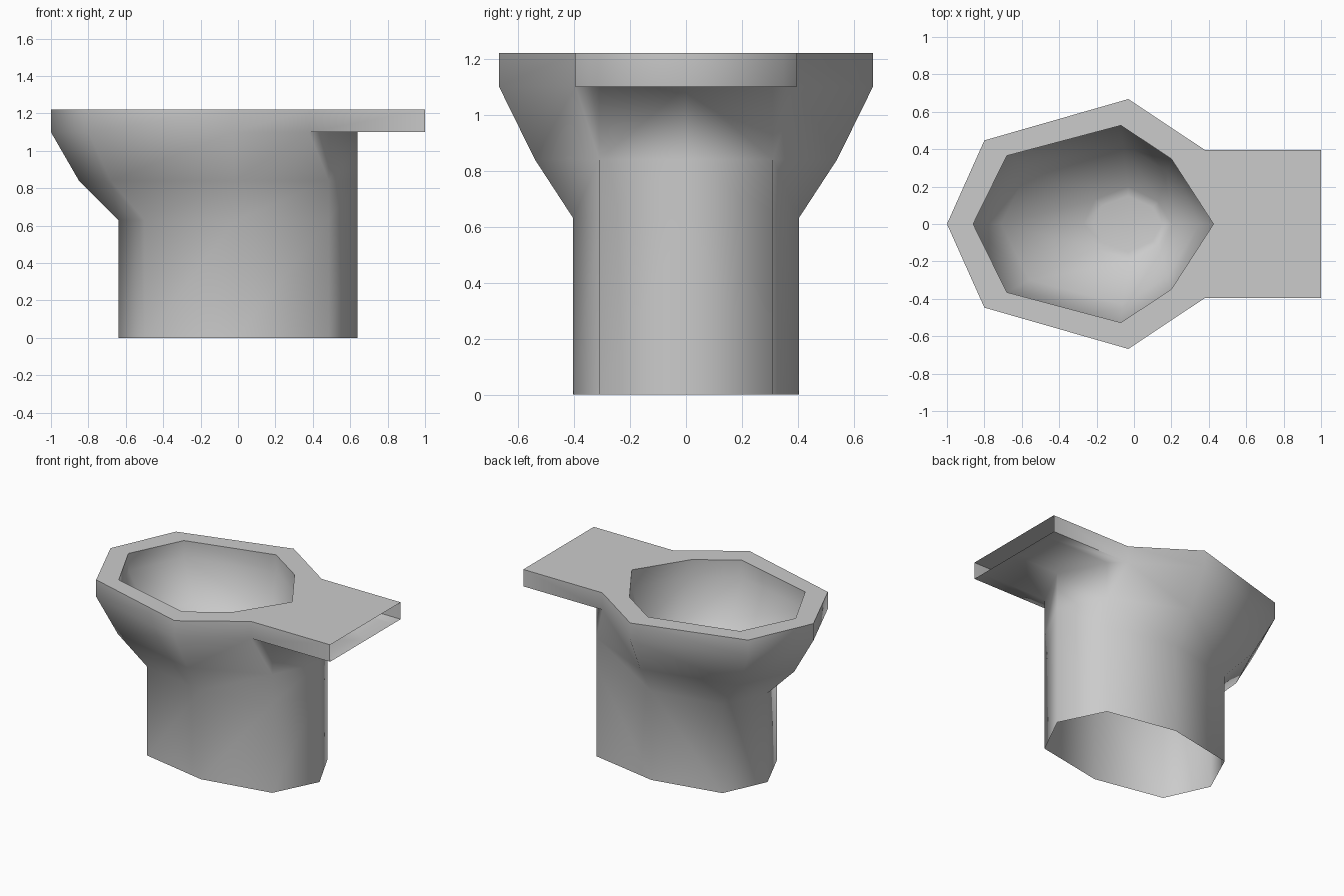
import bpy, bmesh

if "Cube" in bpy.data.objects:
    bpy.data.objects.remove(bpy.data.objects["Cube"])


def ring(points, z):
    """Half outline (y >= 0), front to back, placed at height z."""
    return [(x, y, z) for x, y in points]


def build(name, strips, sharp=None):
    """Loft each list of rows into quads, then mirror the half across y = 0."""
    bm = bmesh.new()
    cache = {}

    def vert(p):
        if p not in cache:
            cache[p] = bm.verts.new(p)
        return cache[p]

    for rows in strips:
        for a, b in zip(rows, rows[1:]):
            for i in range(len(a) - 1):
                quad = dict.fromkeys((a[i], b[i], b[i + 1], a[i + 1]))
                if len(quad) > 2:
                    bm.faces.new([vert(p) for p in quad])
    for f in bm.faces:
        f.smooth = True
    if sharp:
        for e in bm.edges:
            if all(sharp(v.co) for v in e.verts):
                e.smooth = False
    me = bpy.data.meshes.new(name)
    bm.to_mesh(me)
    bm.free()
    ob = bpy.data.objects.new(name, me)
    bpy.context.collection.objects.link(ob)
    m = ob.modifiers.new("mirror", 'MIRROR')
    m.use_axis = (False, True, False)
    m.use_clip = True
    return ob


LOW, TOP = 1.1, 1.22
back = (.485, .31)
# The back corner is doubled so the flare can split away from the column there
base = [(-.64, 0), (-.5, .305), (-.01, .403), back, back, (.64, 0)]
flare = [(-.85, 0), (-.68, .375), (-.02, .54), back, back, (.64, 0)]
rim = [(-1, 0), (-.8, .447), (-.03, .668), (.38, .395)]
shelf = rim + [(1, .395)]
inner = [(-.86, 0), (-.68, .365), (-.07, .527), (.2, .348), (.425, 0)]
waist = [(-.71, 0), (-.56, .3), (-.06, .43), (.18, .28), (.35, 0)]
slope = [(-.27, 0), (-.21, .13), (-.03, .2), (.13, .12), (.2, 0)]
floor = [(-.22, 0), (-.17, .1), (-.03, .15), (.1, .09), (.15, 0)]

# Pedestal flaring to the rim, rim wall, and underside of the rear shelf (open end)
build("pedestal", [
    [ring(base, 0), ring(base, .63), ring(flare, .84),
     ring(rim + [back, (.64, 0)], LOW)],
    [ring(shelf, LOW), ring(shelf, TOP)],
    [ring([(.38, .395), back, (.64, 0)], LOW),
     ring([(1, .395), (1, .31), (1, 0)], LOW)],
], sharp=lambda c: c.x > .3 and c.y > .39 and abs(c.z - LOW) < .01)

# Flat top surface around the opening
build("rim_top", [[ring(shelf + [(1, 0)], TOP), ring(inner + inner[-1:], TOP)]])

# Inside of the bowl: upright lip, tapering wall, small flat floor
build("bowl", [[ring(inner, TOP), ring(inner, LOW), ring(waist, .84),
                ring(slope, .63), ring(floor, .62), ring([(-.03, 0)] * 5, .62)]])
